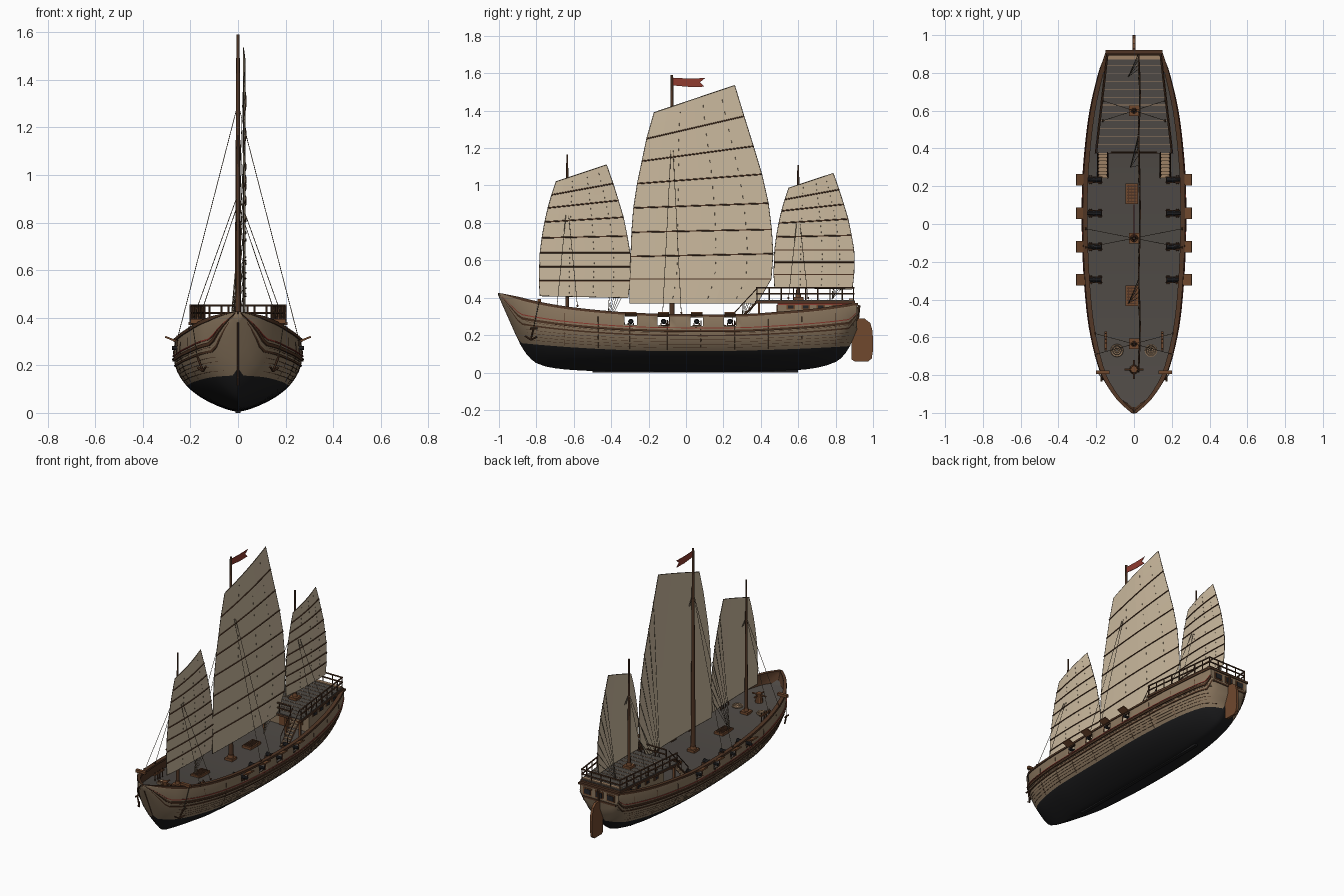
import bpy, bmesh, math
from mathutils import Vector as V

if "Cube" in bpy.data.objects:
    bpy.data.objects.remove(bpy.data.objects["Cube"])

def mat(name, r, g, b):
    m = bpy.data.materials.new(name)
    m.diffuse_color = (r, g, b, 1)
    m.use_nodes = True
    m.node_tree.nodes["Principled BSDF"].inputs["Base Color"].default_value = m.diffuse_color
    return m
PLANK = mat("hull_planking", .26, .185, .115)
BLACK = mat("hull_tar", .012, .012, .013)
DARK = mat("dark_wood", .08, .036, .018)
BROWN = mat("brown_wood", .16, .065, .027)
DECK = mat("deck_grey", .075, .066, .058)
SAIL = mat("sail_canvas", .60, .49, .345)
RED = mat("red_paint", .28, .045, .03)
IRON = mat("iron", .018, .018, .02)
ROPE = mat("rope", .13, .095, .06)
TAN = mat("tan_wood", .34, .22, .13)

def make(name, verts, faces, mats, idx=None, smooth=False, solid=0, inner=0):
    me = bpy.data.meshes.new(name)
    me.from_pydata([tuple(v) for v in verts], [], faces)
    for m in mats if isinstance(mats, list) else [mats]:
        me.materials.append(m)
    if idx:
        for p, i in zip(me.polygons, idx):
            p.material_index = i
    bm = bmesh.new(); bm.from_mesh(me)
    bmesh.ops.remove_doubles(bm, verts=bm.verts, dist=1e-5)
    bmesh.ops.recalc_face_normals(bm, faces=bm.faces)
    bm.to_mesh(me); bm.free()
    ob = bpy.data.objects.new(name, me)
    bpy.context.collection.objects.link(ob)
    if solid:
        s = ob.modifiers.new("thickness", 'SOLIDIFY'); s.thickness = solid; s.offset = 0
        s.material_offset = s.material_offset_rim = inner
    if smooth:
        bpy.ops.object.select_all(action='DESELECT')
        ob.select_set(True); bpy.context.view_layer.objects.active = ob
        bpy.ops.object.shade_smooth_by_angle(angle=math.radians(35))
    return ob

def boxes(name, items, m):
    vs, fs = [], []
    for c, s in items:
        o = len(vs)
        vs += [V(c) + V((s[0]*i, s[1]*j, s[2]*k))/2 for i in (-1, 1) for j in (-1, 1) for k in (-1, 1)]
        fs += [[o+i for i in f] for f in ((0,1,3,2),(4,6,7,5),(0,4,5,1),(2,3,7,6),(0,2,6,4),(1,5,7,3))]
    return make(name, vs, fs, m)

def rods(name, segs, r, m, r2=None, n=6, smooth=False):
    vs, fs = [], []
    for a, b in segs:
        a, b, o = V(a), V(b), len(vs)
        q = (b-a).to_track_quat('Z', 'Y')
        for p, rr in ((a, r), (b, r if r2 is None else r2)):
            vs += [p + q @ V((rr*math.cos(math.tau*i/n), rr*math.sin(math.tau*i/n), 0)) for i in range(n)]
        fs += [[o+i, o+(i+1) % n, o+n+(i+1) % n, o+n+i] for i in range(n)]
        fs += [[o+i for i in range(n)], [o+n+i for i in range(n)]]
    return make(name, vs, fs, m, smooth=smooth)

def mir(segs):      # mirror point pairs over x
    return segs + [tuple((-p[0], p[1], p[2]) for p in s) for s in segs]
def mirb(items):    # mirror boxes over x
    return items + [((-c[0], c[1], c[2]), s) for c, s in items]
def path(pts):
    return list(zip(pts, pts[1:]))

def curve(tab, y):  # smooth lookup through table points
    sl = lambda i: (tab[min(i+1, len(tab)-1)][1]-tab[max(i-1, 0)][1])/(tab[min(i+1, len(tab)-1)][0]-tab[max(i-1, 0)][0])
    i = max(k for k in range(len(tab)-1) if k == 0 or tab[k][0] <= y)
    h = tab[i+1][0]-tab[i][0]; t = (y-tab[i][0])/h
    return ((2*t**3-3*t*t+1)*tab[i][1] + (t**3-2*t*t+t)*h*sl(i)
            + (3*t*t-2*t**3)*tab[i+1][1] + (t**3-t*t)*h*sl(i+1))

# Hull lines: half breadth, keel profile, rail sheer
WID = [(-1,.002),(-.95,.062),(-.9,.105),(-.8,.165),(-.6,.22),(-.4,.248),(-.1,.266),(.2,.266),(.4,.252),(.6,.226),(.8,.18),(.91,.143)]
KEEL = [(-1,.415),(-.94,.28),(-.88,.15),(-.83,.08),(-.77,.042),(-.6,.018),(-.3,.01),(.4,.01),(.62,.02),(.74,.04),(.82,.075),(.87,.14),(.91,.23)]
SHEER = [(-1,.425),(-.8,.373),(-.6,.34),(-.3,.313),(0,.305),(.3,.305),(.5,.318),(.7,.335),(.91,.365)]
wid, keel, sheer = (lambda y: curve(WID, y)), (lambda y: curve(KEEL, y)), (lambda y: curve(SHEER, y))

def halfx(y, z):
    t = min(1, max(0, (z-keel(y))/(sheer(y)-keel(y))))
    p = .8 + .4*max(0, (-y-.5)/.5)
    return wid(y)*(1-(1-t)**3)**p*(1-.03*max(0, t-.85)/.15)
def hp(y, u):       # u -1 keel, 0 waterline, 1 rail
    k, s = keel(y), sheer(y); w = max(k, .117+(.055 if y < 0 else .035)*y*y)
    z = k+(w-k)*(1+u) if u < 0 else w+(s-w)*u
    return halfx(y, z), z

PORTS = [-.295, -.12, .057, .235]
YS = sorted([-1,-.985,-.97,-.95,-.925,-.9,-.875,-.85,-.825,.825,.85,.87,.89,.91]
            + [-.8+.05*i for i in range(33)] + [p+d for p in PORTS for d in (-.033, .033)])
US = [-1,-.92,-.8,-.6,-.4,-.2,0,.2,.4,.55,.7,.95,1]
vs, fs, idx = [], [], []
for y in YS:
    for sx in (1, -1):
        vs += [(sx*hp(y, u)[0], y, hp(y, u)[1]) for u in US]
n = len(US)
for i in range(len(YS)-1):
    ym = (YS[i]+YS[i+1])/2
    for s in (0, 1):
        for j in range(n-1):
            if US[j] == .7 and any(abs(ym-p) < .033 for p in PORTS):
                continue    # open gun port
            a = i*2*n+s*n+j; f = [a, a+1, a+1+2*n, a+2*n]
            fs.append(f if s else f[::-1]); idx.append(1 if US[j] < 0 else 0)
for j in range(n-1):        # transom
    a = (len(YS)-1)*2*n+j
    fs.append([a, a+1, a+1+n, a+n]); idx.append(1 if US[j] < 0 else 0)
make("hull", vs, fs, [PLANK, BLACK, DARK], idx, True, .01, 2)

def band(name, u1, u2, out, m, inn=0.0):   # moulding along both sides
    vs, fs = [], []
    for s in (1, -1):
        for k, y in enumerate(YS):
            o = len(vs)
            for u, d in ((u1, -inn), (u1, out), (u2, out), (u2, -inn)):
                x, z = hp(y, u)
                vs.append((s*max(0, x+d), y, z))
            if k:
                fs += [[o-4+i, o-4+(i+1) % 4, o+(i+1) % 4, o+i] for i in range(4)]
        fs.append([o, o+1, o+2, o+3])
    make(name, vs, fs, m)
band("rail_cap", .97, 1.04, .011, DARK, .014)
band("upper_wale", .53, .59, .013, DARK)
band("red_stripe", .635, .66, .009, RED)
band("lower_wale", .41, .45, .010, DARK)
for k, u in enumerate((.08, .16, .24, .32, .5)):
    band("plank_seam_%d" % k, u, u+.008, .0062, DARK)
rods("hull_frames", mir([((hp(y, u)[0]+.003, y, hp(y, u)[1]), (hp(y, u+.14)[0]+.003, y, hp(y, u+.14)[1]))
     for y in (-.65, -.47, -.3, -.1, .08, .26, .44, .62, .8) for u in (.02, .16, .3, .44, .58, .72)]), .003, DARK, n=4)
rods("stem_post", path([(0, y, keel(y)) for y in (-.985, -.96, -.94, -.91, -.88, -.86)]), .006, DARK)
boxes("keel", [((0, .05, .007), (.022, 1.1, .014))], BLACK)
zs = sheer(.91)
boxes("stern_rail", [((0, .908, zs), (.3, .025, .014)), ((0, .914, .285), (.25, .01, .012))], DARK)

# Main deck
vs, fs = [], []
dys = [y for y in YS if y > -.98]
for k, y in enumerate(dys):
    z = max(sheer(y)-.066, keel(y)+.02)
    x = max(.002, halfx(y, z)-.002)
    vs += [(-x, y, z), (x, y, z)]
    if k: fs.append([2*k-2, 2*k-1, 2*k+1, 2*k])
make("main_deck", vs, fs, DECK)
dz = lambda y: sheer(y)-.066

# Poop deck, cabin and rails
px = lambda y: .205-.115*(y-.375)
def slab(name, y1, y2, z1, z2, d, m):
    vs = [(s*(px(y)+d), y, z) for z in (z1, z2) for y, s in ((y1, -1), (y1, 1), (y2, 1), (y2, -1))]
    make(name, vs, [[0,1,2,3],[4,5,6,7],[0,1,5,4],[1,2,6,5],[2,3,7,6],[3,0,4,7]], m)
slab("poop_deck", .375, .9, .376, .388, -.002, DECK)
slab("poop_edge", .372, .903, .37, .383, .003, DARK)
slab("cabin", .49, .895, .25, .372, -.012, PLANK)
slab("cabin_red_frieze", .488, .897, .362, .37, -.009, RED)
boxes("poop_plank_lines", [((0, y, .3885), (2*px(y)-.02, .003, .003)) for y in [.42+.042*i for i in range(11)]], TAN)
boxes("poop_stern_beam", [((0, .882, .391), (.28, .022, .008))], TAN)
PY = [.38, .445, .51, .575, .64, .705, .77, .835, .895]
segs = mir([((px(y)-.005, y, .385), (px(y)-.005, y, .452)) for y in PY])
segs += [((x, y, .385), (x, y, .452)) for y, xs in ((.895, (-.07, 0, .07)), (.38, (-.12, -.04, .04, .12))) for x in xs]
rods("poop_rail_posts", segs, .004, DARK)
segs = []
for z in (.42, .452):
    segs += mir([((px(.375)-.005, .375, z), (px(.9)-.005, .9, z))])
    segs += [((-.14, .897, z), (.14, .897, z)), ((-.12, .38, z), (.12, .38, z))]
rods("poop_rails", segs, .0048, DARK)
boxes("poop_supports", mirb([((x, .39, .31), (.012, .012, .13)) for x in (.08, .185)]), BROWN)
WY = [.56, .64, .72, .80]
boxes("cabin_window_frames", mirb([((px(y)-.011, y, .35), (.008, .045, .026)) for y in WY])
      + [((x, .914, .325), (.06, .008, .048)) for x in (-.085, 0, .085)], BROWN)
boxes("cabin_window_panes", mirb([((px(y)-.009, y, .35), (.008, .03, .017)) for y in WY])
      + [((x, .917, .325), (.044, .008, .033)) for x in (-.085, 0, .085)], IRON)
boxes("cabin_door", [((0, .488, .305), (.07, .008, .11)), ((.11, .488, .315), (.05, .008, .05)), ((-.11, .488, .315), (.05, .008, .05))], BROWN)

# Stairs
boxes("stair_treads", mirb([((.165, .252+.018*i, .25+.0185*i), (.05, .018, .008)) for i in range(8)]), TAN)
rods("stair_stringers", mir([((x, .245, .24), (x, .385, .382)) for x in (.14, .19)]), .005, DARK, n=4)
rods("stair_handrails", mir([((x, .25, .31), (x, .38, .45)) for x in (.14, .19)]
     + [((x, .25, .24), (x, .25, .31)) for x in (.14, .19)]), .003, DARK)

# Rudder: rounded blade plus stock
prof = [(.885,.07),(.9,.06),(.975,.06),(.993,.075),(1,.12),(.998,.22),(.985,.265),(.955,.288),(.92,.288),(.9,.27),(.885,.22)]
m = len(prof)
make("rudder", [(x, y, z) for x in (-.008, .008) for y, z in prof],
     [list(range(m)), list(range(m, 2*m))] + [[i, (i+1) % m, m+(i+1) % m, m+i] for i in range(m)], BROWN)
rods("rudder_stock", [((0, .895, .07), (0, .925, .36))], .008, DARK, n=8)

# Guns, carriages and port lids
gz = .273
rods("gun_barrels", mir([((.172, y, gz), (.277, y, gz)) for y in PORTS]), .013, IRON, .009, 10, True)
rods("gun_rings", mir([((x, y, gz), (x+.006, y, gz)) for y in PORTS for x in (.172, .21)]), .0145, IRON, n=10)
boxes("gun_carriages", mirb([((.205, y+d, .256), (.075, .006, .02)) for y in PORTS for d in (-.014, .014)]
      + [((.205, y, .25), (.07, .026, .008)) for y in PORTS]), DARK)
rods("gun_wheels", mir([((x, y+d, .247), (x, y+d*1.25, .247)) for y in PORTS for x in (.18, .23) for d in (-.018, .018)]), .008, DARK, n=10)
vs = [(s*x, y+d, z) for s in (1, -1) for y in PORTS for x, z, d in ((.262,.302,-.03), (.306,.32,-.03), (.306,.32,.03), (.262,.302,.03))]
make("port_lids", vs, [list(range(i, i+4)) for i in range(0, len(vs), 4)], BROWN, solid=.008)

# Masts: (y, top, base radius, shroud height, spread, shroud foot x)
MASTS = [(-.635, 1.165, .011, .92, .055, .205), (-.075, 1.59, .015, 1.30, .05, .255), (.6, 1.11, .011, .88, .053, .165)]
for nm, (y, top, r, sz, sp, fx) in zip(("fore", "main", "mizzen"), MASTS):
    base = .388 if nm == "mizzen" else dz(y)
    foot = .39 if nm == "mizzen" else sheer(y)+.005
    rods(nm+"_mast", [((0, y, base), (0, y, top))], r, DARK, r*.45, 12, True)
    rods(nm+"_mast_collar", [((0, y, base), (0, y, base+.035))], r*1.5, BROWN, r*1.2, n=12)
    boxes(nm+"_mast_partner", [((0, y, base+.008), (.055, .055, .016))], BROWN)
    rods(nm+"_shrouds", mir([((0, y, sz), (fx, y+d, foot)) for d in (-sp, sp)]), .0015, ROPE, n=5)
    rods(nm+"_deadeyes", mir([((fx-.004, y+d, foot+.008), (fx+.004, y+d, foot+.008)) for d in (-sp, sp)]), .006, DARK, n=8)

# Battened sails: rows of (luff y, z, leech y, z)
MAIN = [(-.30,.37,.38,.37),(-.30,.50,.455,.50),(-.295,.62,.465,.635),(-.29,.75,.457,.765),(-.28,.88,.44,.905),
        (-.26,1.01,.405,1.06),(-.235,1.13,.36,1.21),(-.21,1.25,.31,1.37),(-.17,1.39,.26,1.535)]
FORE = [(-.78,.41,-.31,.40),(-.785,.49,-.30,.49),(-.783,.565,-.297,.565),(-.78,.64,-.30,.64),(-.77,.72,-.315,.73),
        (-.755,.805,-.335,.83),(-.738,.88,-.362,.92),(-.718,.95,-.39,1.01),(-.695,1.02,-.425,1.11)]
my, mz = (lambda y: .47+(y+.785)*.881), (lambda z: .45+(z-.405)*.872)
MIZ = [(my(a), mz(b), my(c), mz(d)) for a, b, c, d in FORE]
for nm, rows, anchor in (("main", MAIN, (-.02, .3, .26)), ("fore", FORE, (-.03, -.42, .25)), ("mizzen", MIZ, (-.03, .78, .39))):
    C = 6
    def sp(k, f):       # point on the sail; k may be fractional
        i = min(int(k), len(rows)-2); t = k-i
        a = [p+(q-p)*t for p, q in zip(rows[i], rows[i+1])]
        return V((.022+.008*math.sin(math.pi*f), a[0]+(a[2]-a[0])*f, a[1]+(a[3]-a[1])*f))
    R = (len(rows)-1)*2
    make(nm+"_sail", [sp(k/2, c/C) for k in range(R+1) for c in range(C+1)],
         [[k*(C+1)+c, k*(C+1)+c+1, (k+1)*(C+1)+c+1, (k+1)*(C+1)+c] for k in range(R) for c in range(C)], SAIL, solid=.003)
    rods(nm+"_battens", [s for k in range(1, len(rows)-1) for s in path([sp(k, c/C)+V((.003, 0, 0)) for c in range(C+1)])], .0038, DARK, n=5)
    edge = [sp(0, c/C) for c in range(C+1)] + [sp(k/2, 1) for k in range(1, R+1)]
    edge += [sp(R/2, 1-c/C) for c in range(1, C+1)] + [sp(R/2-k/2, 0) for k in range(1, R+1)]
    rods(nm+"_bolt_rope", path(edge), .0022, ROPE, n=5)
    rods(nm+"_reef_stitches", [(sp(k+t, f)+V((.001, 0, 0)), sp(k+t+.1, f)+V((.001, 0, 0)))
         for k in range(len(rows)-1) for t in (.2, .6) for f in (.33, .6, .82)], .0014, ROPE, n=4)
    rods(nm+"_sheets", [(sp(k, 1), anchor) for k in range(1, len(rows)-1)], .0013, ROPE, n=4)

# Flag with swallow tail
fl = [(-.072,1.575),(.02,1.572),(.102,1.574),(.075,1.552),(.1,1.528),(.02,1.527),(-.072,1.535)]
make("flag", [(0, y, z) for y, z in fl], [[0,1,5,6],[1,2,3],[1,3,5],[3,4,5]], RED, solid=.003)

# Deck hatches with gratings
for k, y in enumerate((.16, -.38)):
    z = dz(y)
    boxes("hatch_coaming_%d" % k, [((-.012, y, z+.008), (.065, .11, .016))], BROWN)
    boxes("hatch_grating_%d" % k, [((-.012, y-.04+.016*i, z+.018), (.052, .006, .005)) for i in range(6)]
          + [((-.03+.018*i, y, z+.018), (.005, .092, .005)) for i in range(3)], DARK)

# Capstan, rope coils and pin racks
z = dz(-.77)
rods("capstan", [((0, -.77, z), (0, -.77, z+.06))], .025, BROWN, .018, 10)
rods("capstan_bars", [((-.05, -.77, z+.048), (.05, -.77, z+.048)), ((0, -.82, z+.048), (0, -.72, z+.048))], .005, BROWN)
z = dz(-.67)+.006
ring = lambda r: path([(.09+r*math.cos(i*math.pi/6), -.67+r*math.sin(i*math.pi/6), z) for i in range(13)])
rods("rope_coils", mir(ring(.03)+ring(.019)+ring(.009)), .005, TAN, n=5)
boxes("pin_racks", mirb([((.15, -.62, dz(-.62)+.045), (.012, .1, .01))]), BROWN)
rods("pin_rack_legs", mir([((.15, y, dz(-.62)), (.15, y, dz(-.62)+.06)) for y in (-.66, -.63, -.61, -.58)]), .004, DARK)

# Catheads and hanging anchors
boxes("catheads", mirb([((.165, -.785, .385), (.07, .02, .018))]), BROWN)
rods("anchors", mir([((.172, -.815, .24), (.147, -.83, .175)), ((.147, -.83, .175), (.168, -.80, .19)),
     ((.147, -.83, .175), (.135, -.86, .195)), ((.172, -.835, .235), (.172, -.795, .235))]), .005, DARK)
rods("anchor_cables", mir([((.172, -.815, .24), (.192, -.785, .38))]), .002, ROPE)
